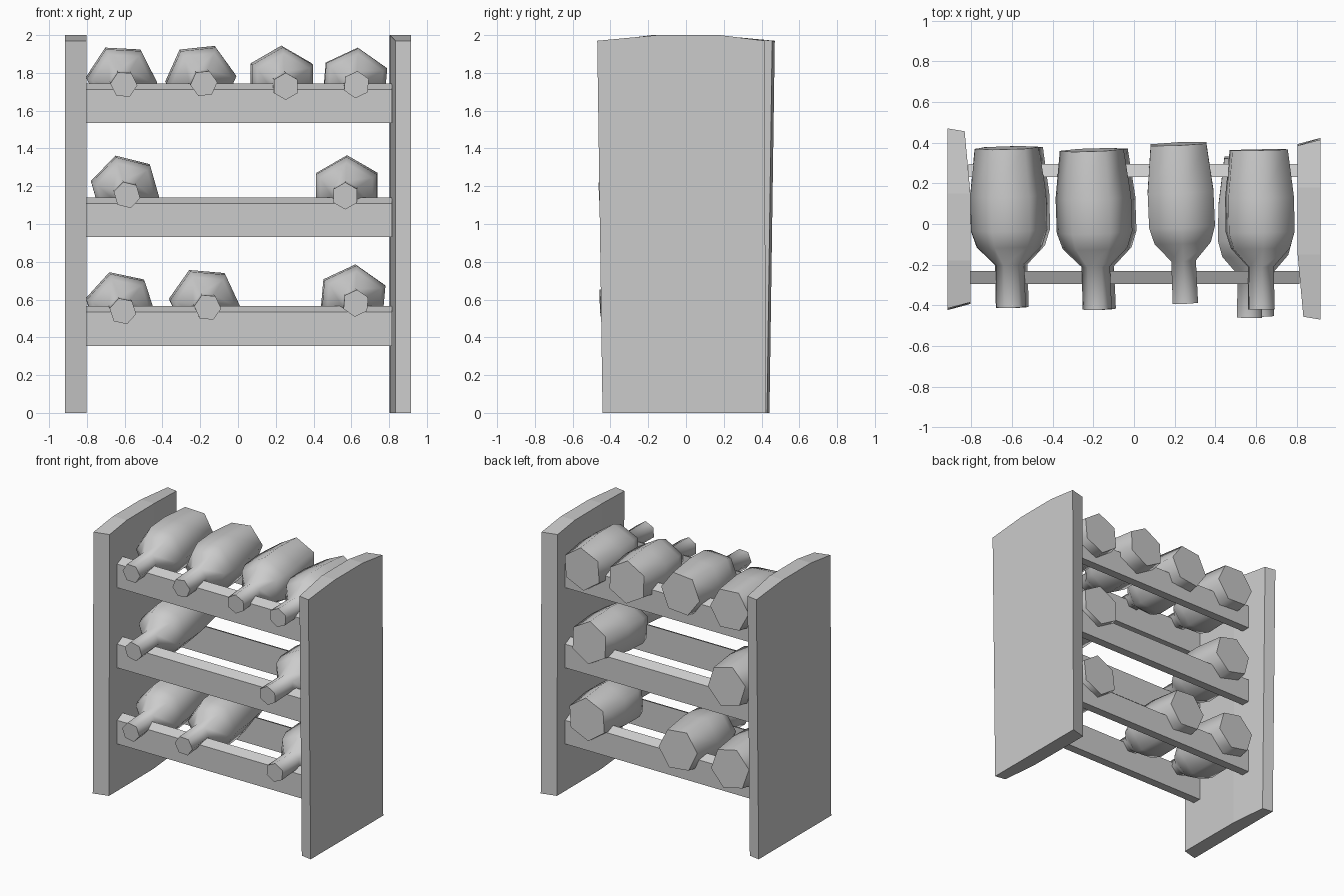
import bpy, bmesh
from math import radians, cos, sin, pi

if "Cube" in bpy.data.objects:
    bpy.data.objects.remove(bpy.data.objects["Cube"])


def make_object(name, verts, faces):
    mesh = bpy.data.meshes.new(name)
    mesh.from_pydata(verts, [], faces)
    bm = bmesh.new()
    bm.from_mesh(mesh)
    bmesh.ops.recalc_face_normals(bm, faces=bm.faces)
    bm.to_mesh(mesh)
    bm.free()
    obj = bpy.data.objects.new(name, mesh)
    bpy.context.collection.objects.link(obj)
    return obj


def loft(name, rings):
    """Skin closed rings of equal length and cap both ends."""
    n = len(rings[0])
    verts = [p for r in rings for p in r]
    faces = [tuple(range(n)), tuple(range((len(rings) - 1) * n, len(rings) * n))]
    for k in range(len(rings) - 1):
        for i in range(n):
            j = (i + 1) % n
            faces.append((k * n + i, k * n + j, (k + 1) * n + j, (k + 1) * n + i))
    return make_object(name, verts, faces)


# Side panels: slightly arched top, narrower foot; one is the other turned 180 degrees
# columns: outer y, inner y, inner x, top z
COLUMNS = [(-0.47, -0.456, 0.833, 1.97), (-0.15, -0.15, 0.805, 2.0),
           (0.18, 0.18, 0.803, 2.0), (0.415, 0.385, 0.803, 1.97)]


def side_panel(name, s):
    rings = []
    for yo, yi, xi, top in COLUMNS:
        foot = 0.94 if yo < 0 else 1.02
        rings.append([(s * 0.917, s * yo * foot, 0), (s * xi, s * yi * foot, 0),
                      (s * xi, s * yi, top), (s * 0.917, s * yo, top)])
    loft(name, rings)


side_panel("right_side_panel", 1)
side_panel("left_side_panel", -1)

# Rails: a front and a rear one per shelf, top face sloping to the outside
for level, top in (("top", 1.745), ("middle", 1.14), ("bottom", 0.565)):
    for place, s in (("front", -1), ("rear", 1)):
        section = [(0.295, top - 0.21), (0.295, top - 0.032), (0.23, top), (0.23, top - 0.21)]
        loft(f"{level}_{place}_rail",
             [[(x, s * y, z) for y, z in section] for x in (-0.815, 0.815)])

# Bottles: six-sided lathed form lying with the neck to the front
PROFILE = [(0.375, 0.158), (0.14, 0.187), (-0.03, 0.187), (-0.11, 0.16),
           (-0.2, 0.07), (-0.41, 0.072)]


def bottle(name, x, y, z, roll, yaw, pitch):
    rings = []
    for py, r in PROFILE:
        rings.append([(r * cos(a), py, r * sin(a))
                      for a in (radians(roll) + i * pi / 3 for i in range(6))])
    obj = loft(name, rings)
    obj.location = (x, y, z)
    obj.rotation_euler = (radians(pitch), 0, radians(yaw))
    bpy.ops.object.select_all(action='DESELECT')
    obj.select_set(True)
    bpy.context.view_layer.objects.active = obj
    bpy.ops.object.shade_smooth_by_angle(angle=radians(65))


BOTTLES = [  # x, y, z, roll, yaw, pitch
    ("top_bottle_1", -0.615, 0, 1.76, -3, 1.5, 3), ("top_bottle_2", -0.195, -0.01, 1.765, 6, 2, 3),
    ("top_bottle_3", 0.235, 0.02, 1.75, 30, 2.5, 3), ("top_bottle_4", 0.62, -0.01, 1.745, 25, 1, 1),
    ("middle_bottle_1", -0.595, 0, 1.175, -14, 1, 3), ("middle_bottle_2", 0.575, -0.05, 1.17, 30, -1, 3),
    ("bottom_bottle_1", -0.62, 0, 0.56, -12, 1.5, 3), ("bottom_bottle_2", -0.175, -0.01, 0.58, -5, 2, 3),
    ("bottom_bottle_3", 0.61, -0.045, 0.595, 25, 2, 2)]
for b in BOTTLES:
    bottle(*b)
